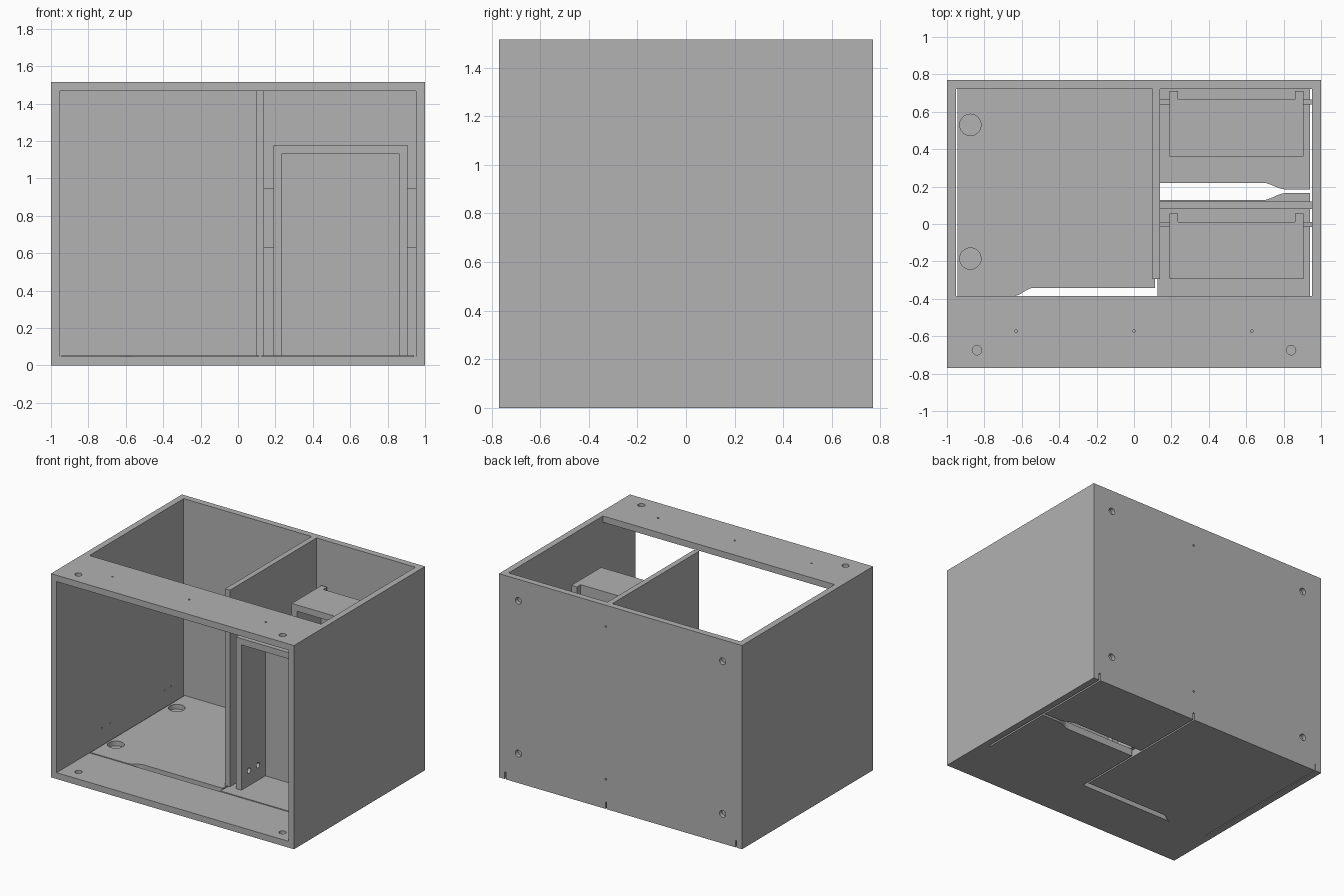
import bpy
import bmesh
from mathutils import Matrix, Vector

if "Cube" in bpy.data.objects:
    bpy.data.objects.remove(bpy.data.objects["Cube"], do_unlink=True)

grey = bpy.data.materials.new("panel_grey")
grey.use_nodes = True
COLOUR = (0.445, 0.445, 0.445, 1)
grey.diffuse_color = COLOUR
grey.node_tree.nodes["Principled BSDF"].inputs["Base Color"].default_value = COLOUR


def finish(name, bm):
    bmesh.ops.recalc_face_normals(bm, faces=bm.faces)
    mesh = bpy.data.meshes.new(name)
    bm.to_mesh(mesh)
    bm.free()
    mesh.materials.append(grey)
    obj = bpy.data.objects.new(name, mesh)
    bpy.context.collection.objects.link(obj)
    return obj


def box(name, x, y, z):
    bm = bmesh.new()
    size = (x[1] - x[0], y[1] - y[0], z[1] - z[0])
    centre = Vector((x[0] + x[1], y[0] + y[1], z[0] + z[1])) / 2
    bmesh.ops.create_cube(bm, size=1, matrix=Matrix.Translation(centre) @ Matrix.Diagonal((*size, 1)))
    return finish(name, bm)


def slab(name, outline, z):
    bm = bmesh.new()
    face = bm.faces.new([bm.verts.new((px, py, z[0])) for px, py in outline])
    new = bmesh.ops.extrude_face_region(bm, geom=[face])["geom"]
    bmesh.ops.translate(bm, vec=(0, 0, z[1] - z[0]),
                        verts=[v for v in new if isinstance(v, bmesh.types.BMVert)])
    return finish(name, bm)


def ease(x0, y0, x1, y1, steps=8):
    """S-shaped edge between two points."""
    points = []
    for i in range(steps + 1):
        t = i / steps
        points.append((x0 + (x1 - x0) * t, y0 + (y1 - y0) * t * t * (3 - 2 * t)))
    return points


def drill(obj, holes, axis, depth):
    """Blind round holes: (centre, radius) pairs, each sunk to the given depth."""
    bm = bmesh.new()
    turn = Vector(axis).to_track_quat("Z", "Y").to_matrix().to_4x4()
    for centre, radius in holes:
        bmesh.ops.create_cone(bm, cap_ends=True, segments=32, radius1=radius, radius2=radius,
                              depth=2 * depth, matrix=Matrix.Translation(centre) @ turn)
    cutter = finish("hole_cutter", bm)
    cutter.hide_render = True
    mod = obj.modifiers.new("holes", "BOOLEAN")
    mod.operation = "DIFFERENCE"
    mod.solver = "EXACT"
    mod.object = cutter
    bpy.context.view_layer.update()
    mesh = bpy.data.meshes.new_from_object(obj.evaluated_get(bpy.context.evaluated_depsgraph_get()))
    obj.modifiers.clear()
    obj.data = mesh
    bpy.data.objects.remove(cutter, do_unlink=True)


# Overall sizes
T = 0.047
W, D, H = 1.0, 0.77, 1.515
IN = W - T
FLOOR = (0, 0.053)
RAIL = -0.385
Z = (0, 0, 1)

# Outer case
right_side = box("right_side", (-W, -IN), (-D, D), (0, H))
left_side = box("left_side", (IN, W), (-D, D), (0, H))
drill(right_side, [((-IN, y, 0.175), 0.006) for y in (-0.237, -0.14, 0.5, 0.575)], (1, 0, 0), 0.02)

back = box("back_panel", (-IN, IN), (D - T, D), (FLOOR[1], H))
drill(back, [((x, D, z), r) for z in (0.22, 1.355)
             for x, r in ((-0.84, 0.025), (0.12, 0.007), (0.84, 0.025))], (0, 1, 0), 0.03)

for name, z in (("bottom_front_rail", (0, T)), ("top_front_rail", (H - T, H))):
    rail = box(name, (-IN, IN), (-D, RAIL), z)
    holes = [((x, -0.675, z[1]), 0.025) for x in (-0.84, 0.84)]
    if z[0] > 0:
        holes += [((x, -0.573, z[1]), 0.007) for x in (-0.63, 0, 0.63)]
    drill(rail, holes, Z, 0.03)

# Upright divider and cross brace
box("divider", (0.1, 0.14), (-0.295, D - T), (FLOOR[1], H))
box("cross_brace", (0.14, IN), (0.08, 0.12), (0.63, 0.945))

# Floor plates, with shaped cable slots
large_floor = slab("large_floor",
                   [(-0.945, RAIL)] + ease(-0.64, RAIL, -0.54, -0.342)
                   + [(0.113, -0.342), (0.113, D), (-0.945, D)], FLOOR)
drill(large_floor, [((-0.875, y, FLOOR[1]), 0.057) for y in (-0.185, 0.53)], Z, 0.035)
slab("small_floor_front",
     [(0.125, RAIL), (0.94, RAIL), (0.94, 0.165)] + ease(0.81, 0.165, 0.69, 0.128)
     + [(0.125, 0.128)], FLOOR)
slab("small_floor_rear",
     [(0.125, D), (0.94, D), (0.94, 0.185)] + ease(0.81, 0.185, 0.69, 0.22)
     + [(0.125, 0.22)], FLOOR)

# Two upright bays inside the small compartment
for bay, y in (("front_bay", -0.295), ("rear_bay", 0.36)):
    z = (FLOOR[1], 1.18)
    for side, x, inner, direction in (("right", (0.19, 0.235), 0.235, 1),
                                      ("left", (0.86, 0.905), 0.86, -1)):
        wall = box(f"{bay}_{side}_wall", x, (y, y + 0.35), z)
        drill(wall, [((inner, y + d, 0.165), 0.02) for d in (0.09, 0.195)], (direction, 0, 0), 0.03)
    box(f"{bay}_top", (0.235, 0.86), (y, y + 0.305), (z[1] - T, z[1]))
    box(f"{bay}_back", (0.235, 0.86), (y + 0.28, y + 0.305), (z[0], z[1] - T))
    # Mounting tabs
    for side, x in (("right", (0.14, 0.19)), ("left", (0.905, IN))):
        box(f"{bay}_{side}_tab", x, (y + 0.28, y + 0.305), (0.63, 0.945))
